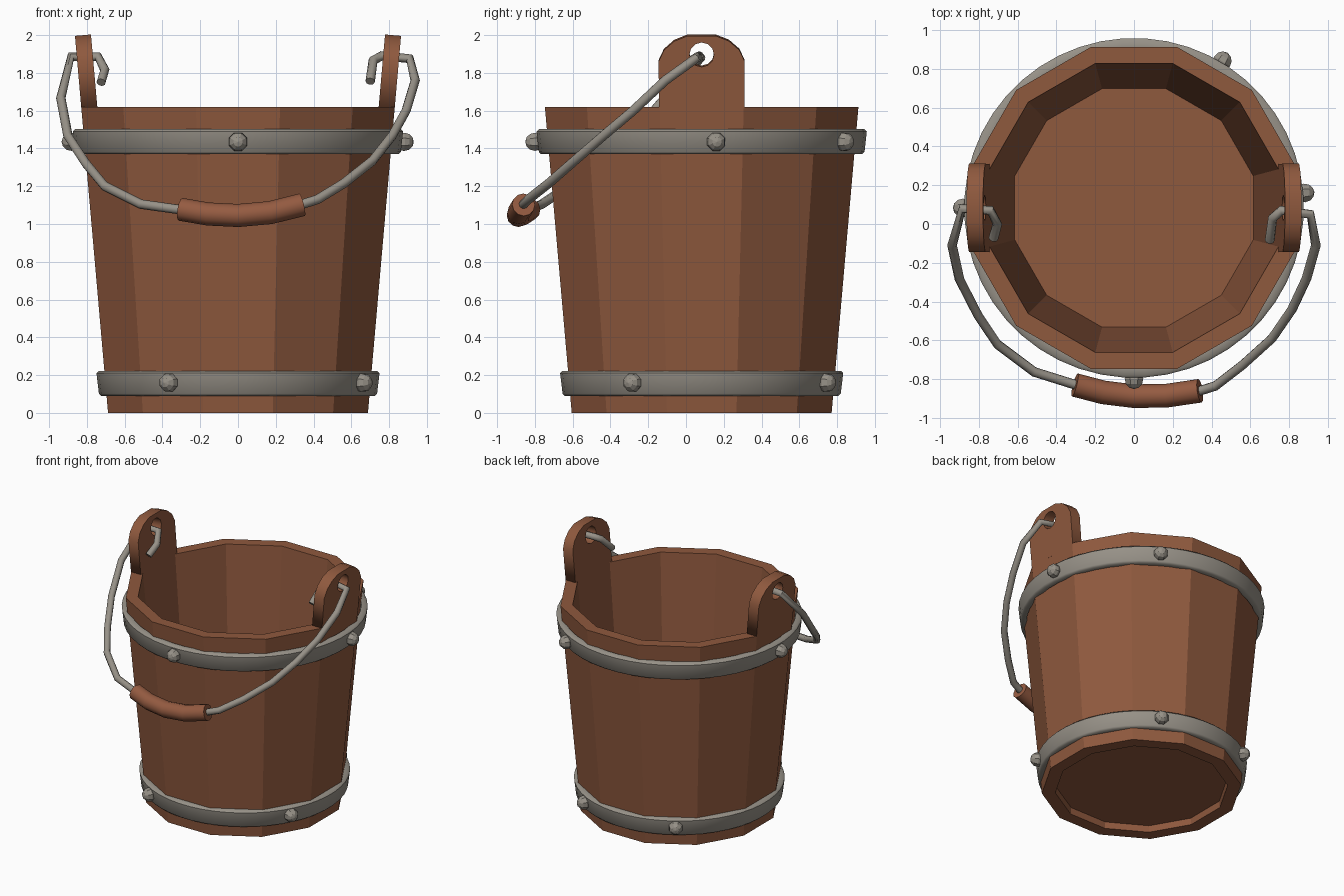
import bpy, bmesh, math
from mathutils import Matrix, Vector

if "Cube" in bpy.data.objects:
    bpy.data.objects.remove(bpy.data.objects["Cube"])

CY = 0.083            # bucket axis in y


def material(name, rgb):
    m = bpy.data.materials.new(name)
    m.diffuse_color = (*rgb, 1)
    m.use_nodes = True
    m.node_tree.nodes["Principled BSDF"].inputs["Base Color"].default_value = m.diffuse_color
    return m


WOOD = material("brown_wood", (0.275, 0.100, 0.048))
GRIP = material("reddish_grip_wood", (0.30, 0.105, 0.053))
METAL = material("grey_metal", (0.31, 0.285, 0.245))


def add(name, mesh, mat, smooth=None):
    mesh.materials.clear()
    mesh.materials.append(mat)
    if smooth:
        mesh.shade_smooth()
        mesh.set_sharp_from_angle(angle=math.radians(smooth))
    ob = bpy.data.objects.new(name, mesh)
    bpy.context.collection.objects.link(ob)
    return ob


def lathe(name, profile, n, mat, closed, smooth=None):
    """Spin (radius, z) points into n-sided rings; open profiles get end caps."""
    bm = bmesh.new()
    rings = []
    for r, z in profile:
        ring = []
        for i in range(n):
            a = 2 * math.pi * (i + 0.5) / n
            ring.append(bm.verts.new((r * math.cos(a), CY + r * math.sin(a), z)))
        rings.append(ring)
    pairs = list(zip(rings, rings[1:]))
    if closed:
        pairs.append((rings[-1], rings[0]))
    else:
        bm.faces.new(rings[0])
        bm.faces.new(rings[-1])
    for a, b in pairs:
        for i in range(n):
            j = (i + 1) % n
            bm.faces.new((a[i], a[j], b[j], b[i]))
    bmesh.ops.recalc_face_normals(bm, faces=bm.faces)
    mesh = bpy.data.meshes.new(name)
    bm.to_mesh(mesh)
    bm.free()
    return add(name, mesh, mat, smooth)


def curve_mesh(name, splines, mat, matrix=None, smooth=None, **settings):
    """Make a poly curve with the given settings and convert it to a mesh."""
    cu = bpy.data.curves.new(name, 'CURVE')
    for key, value in settings.items():
        setattr(cu, key, value)
    for pts, cyclic in splines:
        sp = cu.splines.new('POLY')
        sp.points.add(len(pts) - 1)
        for p, co in zip(sp.points, pts):
            p.co = (*co, 1)
        sp.use_cyclic_u = cyclic
    tmp = bpy.data.objects.new(name + "_curve", cu)
    bpy.context.collection.objects.link(tmp)
    bpy.context.view_layer.update()
    dg = bpy.context.evaluated_depsgraph_get()
    mesh = bpy.data.meshes.new_from_object(tmp.evaluated_get(dg))
    bpy.data.objects.remove(tmp)
    bpy.data.curves.remove(cu)
    if matrix:
        mesh.transform(matrix)
    return add(name, mesh, mat, smooth)


# Twelve-sided bucket, hollow, with a recessed underside
k = 1 / math.cos(math.pi / 12)
shell = [(0.59, 0.05), (0.595, 0), (0.688, 0), (0.83, 1.62), (0.745, 1.62), (0.615, 0.15)]
lathe("bucket_body", [(r * k, z) for r, z in shell], 12, WOOD, False)

# Metal hoops
for name, z0, z1, r0, r1 in (("lower_hoop", 0.09, 0.222, 0.738, 0.751),
                             ("upper_hoop", 1.37, 1.502, 0.864, 0.876)):
    b = 0.012
    lathe(name, [(r0 - 0.045, z0), (r0 - b, z0), (r0, z0 + b), (r1, z1 - b),
                 (r1 - b, z1), (r1 - 0.045, z1)], 48, METAL, True, 50)

# Rivets around the hoops
for level, radius, z, angles in (("upper", 0.882, 1.435, (5, 59, 180, 270)),
                                 ("lower", 0.755, 0.16, (-119, -29, 61, 123))):
    for i, deg in enumerate(angles):
        a = math.radians(deg)
        bm = bmesh.new()
        bmesh.ops.create_uvsphere(bm, u_segments=8, v_segments=6, radius=0.052)
        bm.transform(Matrix.Translation((radius * math.cos(a), CY + radius * math.sin(a), z))
                     @ Matrix.Rotation(a, 4, 'Z') @ Matrix.Rotation(math.pi / 2, 4, 'Y')
                     @ Matrix.Rotation(math.pi / 8, 4, 'Z'))
        mesh = bpy.data.meshes.new("rivet")
        bm.to_mesh(mesh)
        bm.free()
        add(f"{level}_rivet_{i + 1}", mesh, METAL)

# Ears: leaning side staves with a rounded top and a hole
half = [(0.226, -0.004), (0.228, 0.245), (0.2, 0.305), (0.145, 0.353), (0.075, 0.381)]
outline = [(x, y, 0) for x, y in half] + [(-x, y, 0) for x, y in reversed(half)]
hole = [(0.065 * math.cos(t * math.pi / 6), 0.281 + 0.065 * math.sin(t * math.pi / 6), 0)
        for t in range(12)]
lean = math.atan(0.142 / 1.62)
for name, s in (("right_ear", 1), ("left_ear", -1)):
    m = Matrix(((0, s * math.sin(lean), s * math.cos(lean), s * 0.7875),
                (s, 0, 0, CY),
                (0, math.cos(lean), -math.sin(lean), 1.62),
                (0, 0, 0, 1)))
    curve_mesh(name, [(outline, True), (hole, True)], WOOD, m,
               dimensions='2D', fill_mode='BOTH', extrude=0.0425)

# Bent wire handle, hooked through both ears
wire = [(-0.725, -0.075, 1.75), (-0.705, 0.0, 1.815), (-0.74, 0.07, 1.885), (-0.885, 0.08, 1.885),
        (-0.938, -0.11, 1.667), (-0.90, -0.285, 1.465), (-0.805, -0.47, 1.32),
        (-0.705, -0.62, 1.20), (-0.514, -0.763, 1.105), (-0.30, -0.83, 1.075),
        (0.0, -0.885, 1.045), (0.34, -0.86, 1.105), (0.42, -0.835, 1.13), (0.56, -0.727, 1.215),
        (0.712, -0.59, 1.335), (0.815, -0.44, 1.465), (0.89, -0.28, 1.60),
        (0.938, -0.11, 1.76), (0.91, 0.05, 1.875), (0.76, 0.07, 1.89),
        (0.715, 0.03, 1.865), (0.70, -0.085, 1.755)]
curve_mesh("wire_handle", [(wire, False)], METAL, smooth=50, dimensions='3D',
           bevel_depth=0.025, bevel_resolution=2, use_fill_caps=True)

# Wooden hand grip around the middle of the wire
grip = [(-0.305, -0.83, 1.078), (-0.16, -0.868, 1.053), (0.0, -0.888, 1.045),
        (0.17, -0.885, 1.06), (0.34, -0.86, 1.102)]
curve_mesh("hand_grip", [(grip, False)], GRIP, smooth=50, dimensions='3D',
           bevel_depth=0.061, bevel_resolution=4, use_fill_caps=True)
